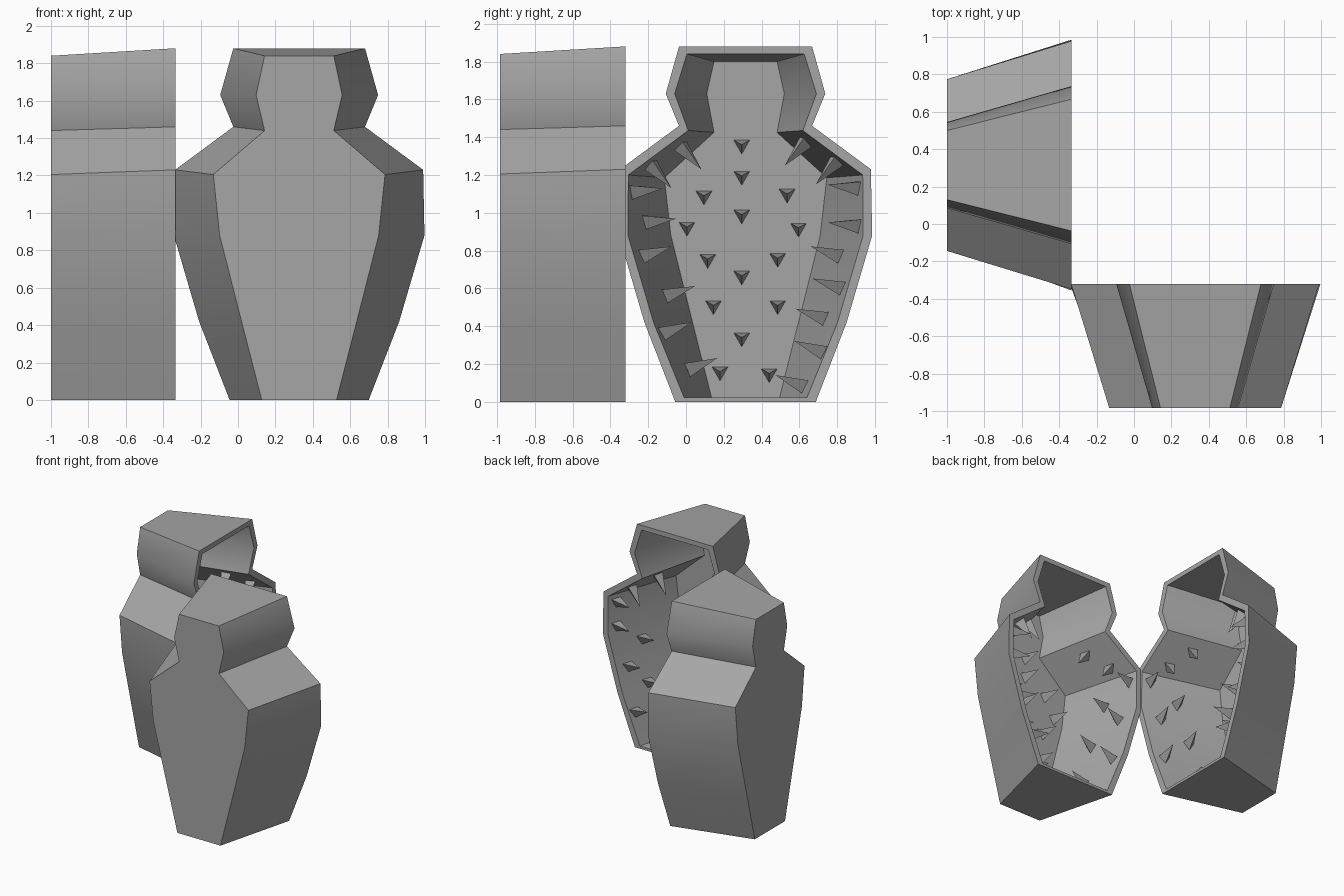
import bpy, bmesh, math
from mathutils import Vector
from mathutils.bvhtree import BVHTree

cube = bpy.data.objects.get("Cube")
if cube:
    bpy.data.objects.remove(cube, do_unlink=True)

iron = bpy.data.materials.new("iron_grey")
iron.use_nodes = True
GREY = (0.38, 0.38, 0.38, 1)
iron.diffuse_color = GREY
iron.node_tree.nodes["Principled BSDF"].inputs["Base Color"].default_value = GREY

# Local shell space: u across, d depth (0 at the opening, negative inside), z up.
# Each outline is (depth, [(half width, height), ...]) from foot to head.
OUTLINES = [
    (0.0, [(.372, 0), (.535, .42), (.67, .88), (.663, 1.23), (.352, 1.46), (.422, 1.63), (.352, 1.88)]),
    (-.665, [(.2, 0), (.308, .42), (.425, .88), (.459, 1.205), (.185, 1.44), (.23, 1.63), (.185, 1.84)]),
    (-.63, [(.18, .022), (.28, .42), (.395, .88), (.43, 1.185), (.167, 1.425), (.205, 1.63), (.167, 1.80)]),
    (0.0, [(.325, .022), (.487, .42), (.622, .88), (.62, 1.2), (.303, 1.435), (.375, 1.63), (.31, 1.84)]),
]

# Spikes on the back wall (u, z) and on the side walls (side, depth, z)
BACK_SPIKES = [(-.02, z) for z in (1.36, 1.195, .99, .667, .34)] + [
    (-.22, 1.09), (.22, 1.10), (-.31, .925), (.28, .92), (-.2, .755), (.17, .76),
    (-.17, .51), (.17, .51), (-.135, .16), (.125, .15)]
SIDE_SPIKES = [
    (-1, -.07, 1.12), (-1, -.28, .96), (-1, -.13, .78), (-1, -.31, .57), (-1, -.08, .37), (-1, -.26, .18),
    (-1, -.27, 1.36), (-1, -.17, 1.26),
    (1, -.07, 1.14), (1, -.07, .94), (1, -.27, .78), (1, -.1, .61), (1, -.23, .45), (1, -.05, .27),
    (1, -.17, .09), (1, -.21, 1.38), (1, -.1, 1.28)]


def shell_mesh():
    """Hollow half shell with a rim, open on one side."""
    bm = bmesh.new()
    loops = []
    for d, pts in OUTLINES:
        ring = [(w, d, z) for w, z in pts] + [(-w, d, z) for w, z in reversed(pts)]
        loops.append([bm.verts.new(p) for p in ring])
    n = len(loops[0])
    for k in range(4):
        a, b = loops[k], loops[(k + 1) % 4]
        for i in range(n):
            j = (i + 1) % n
            bm.faces.new((a[i], a[j], b[j], b[i]))
    bm.faces.new(loops[1])
    bm.faces.new(loops[2])
    bmesh.ops.recalc_face_normals(bm, faces=bm.faces)
    return bm


def add_spike(bm, tree, origin, direction, radius=.05, length=.17):
    """Three-sided spike standing on the wall hit by the ray."""
    ray = Vector(direction)
    hit, normal, _, _ = tree.ray_cast(Vector(origin), ray)
    if hit is None:
        return
    if normal.dot(ray) > 0:
        normal = -normal
    up = Vector((0, 0, 1))
    up = (up - normal * up.dot(normal)).normalized()
    side = up.cross(normal)
    foot = hit - normal * .004
    base = []
    for k in range(3):
        a = math.radians(-90 + 120 * k)
        base.append(bm.verts.new(foot + (side * math.cos(a) + up * math.sin(a)) * radius))
    tip = bm.verts.new(hit + normal * length)
    bm.faces.new(base)
    for k in range(3):
        bm.faces.new((base[k], base[(k + 1) % 3], tip))


def spikes_mesh(tree):
    bm = bmesh.new()
    for u, z in BACK_SPIKES:
        add_spike(bm, tree, (u, -.3, z), (0, -1, 0))
    for side, d, z in SIDE_SPIKES:
        add_spike(bm, tree, (0, d, z), (side, 0, 0))
    return bm


def finish(name, bm, place, smooth):
    for v in bm.verts:
        v.co = place(v.co)
    bmesh.ops.recalc_face_normals(bm, faces=bm.faces)
    mesh = bpy.data.meshes.new(name)
    bm.to_mesh(mesh)
    bm.free()
    mesh.materials.append(iron)
    ob = bpy.data.objects.new(name, mesh)
    bpy.context.collection.objects.link(ob)
    if smooth:
        bpy.ops.object.select_all(action='DESELECT')
        ob.select_set(True)
        bpy.context.view_layer.objects.active = ob
        bpy.ops.object.shade_smooth_by_angle(angle=math.radians(45))


# Two halves hinged at one edge and opened to a right angle
HALVES = {
    "front": lambda p: Vector((p.x + .327, p.y - .32, p.z)),
    "side": lambda p: Vector((p.y - .335, p.x + .315, p.z)),
}
for half, place in HALVES.items():
    shell = shell_mesh()
    tree = BVHTree.FromBMesh(shell)
    finish(half + "_spikes", spikes_mesh(tree), place, False)
    finish(half + "_shell", shell, place, True)
